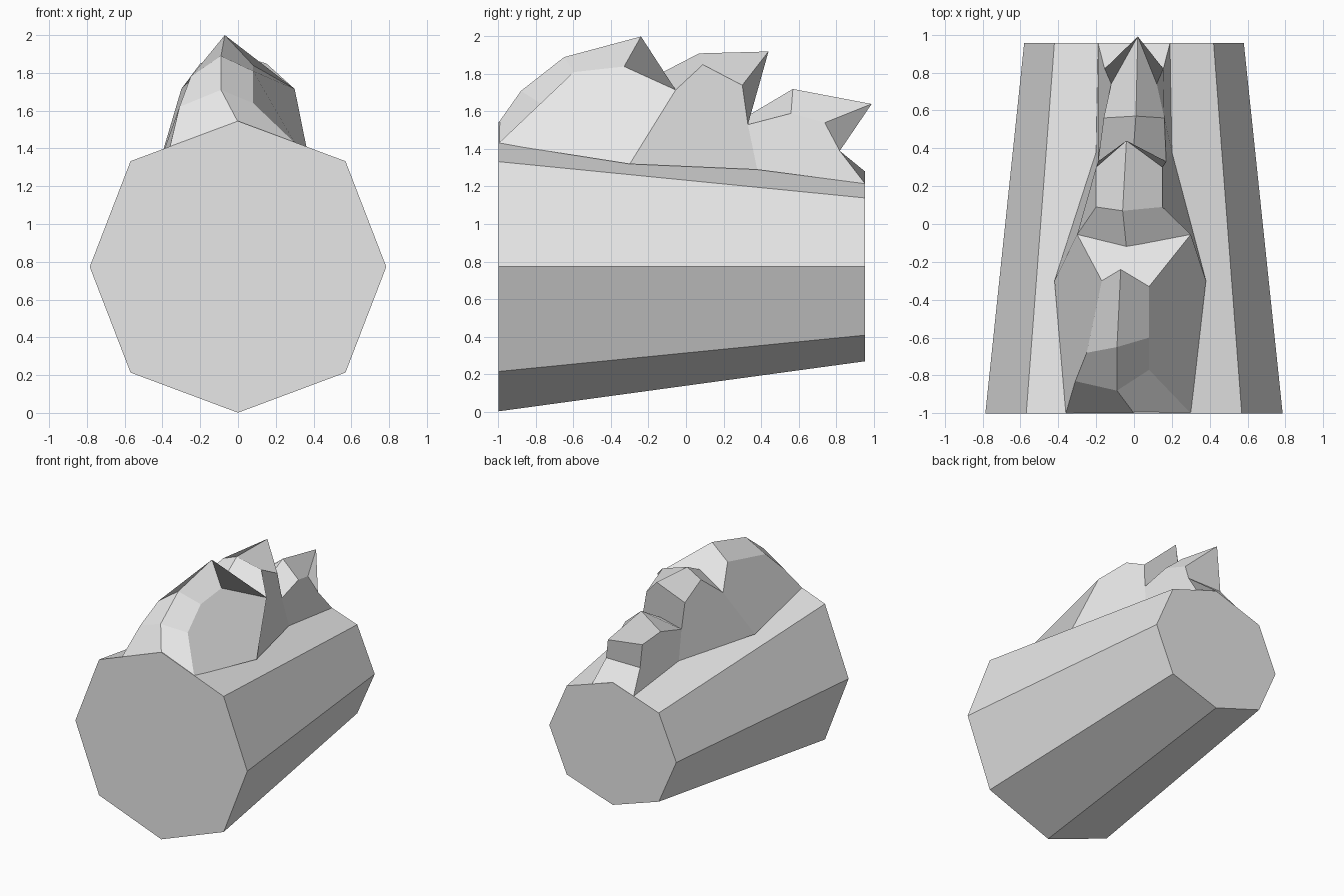
import bpy
import bmesh
import math

cube = bpy.data.objects.get("Cube")
if cube:
    bpy.data.objects.remove(cube, do_unlink=True)

grey = bpy.data.materials.new("pale_grey")
grey.use_nodes = True
grey.diffuse_color = (0.8, 0.8, 0.8, 1)
grey.node_tree.nodes["Principled BSDF"].inputs["Base Color"].default_value = (0.8, 0.8, 0.8, 1)


def finish(bm, name):
    """Turn a bmesh into a flat shaded object."""
    mesh = bpy.data.meshes.new(name)
    bm.to_mesh(mesh)
    bm.free()
    mesh.materials.append(grey)
    obj = bpy.data.objects.new(name, mesh)
    bpy.context.collection.objects.link(obj)
    return obj


def tapered_trunk():
    """Eight-sided trunk, wide at the front and narrow at the back."""
    bm = bmesh.new()
    ends = []
    for y, wide, tall in ((-1, 0.785, 0.772), (0.955, 0.58, 0.505)):
        ring = []
        for i in range(8):
            a = math.radians(45 * i)
            flat = 1.025 if i % 2 else 1
            ring.append(bm.verts.new((wide * flat * math.cos(a), y,
                                      0.773 + tall * flat * math.sin(a))))
        ends.append(ring)
    front, back = ends
    for i in range(8):
        j = (i + 1) % 8
        bm.faces.new((front[i], front[j], back[j], back[i]))
    bm.faces.new(front)
    bm.faces.new(back[::-1])
    bmesh.ops.recalc_face_normals(bm, faces=bm.faces)
    finish(bm, "trunk")


def lobe(name, rings, valley, feet_start, feet_end):
    """Faceted lump: a strip over the rings, two flanks and a rear wall.

    Each ring holds its left, ridge and right points; the valley and the
    feet hold a left and a right point."""
    bm = bmesh.new()
    rows = [[bm.verts.new(p) for p in ring] for ring in rings]
    low = [bm.verts.new(p) for p in valley]
    start = [bm.verts.new(p) for p in feet_start]
    end = [bm.verts.new(p) for p in feet_end]
    for near, far in zip(rows, rows[1:]):
        for i in range(2):
            bm.faces.new((near[i], near[i + 1], far[i + 1], far[i]))
    left = [row[0] for row in rows]
    right = [row[2] for row in rows]
    bm.faces.new(start[:1] + left + [low[0], end[0]])
    bm.faces.new(([end[-1], low[1]] + right[::-1] + start[1:]))
    last = rows[-1]
    bm.faces.new((last[0], last[1], last[2], low[1], low[0]))
    return bm


def pair(x, y, z, shift=0):
    return [(shift - x, y, z), (shift + x, y, z)]


def ring(sides, ridge):
    return [sides[0], ridge, sides[1]]


# Points shared by neighbouring lumps
hip = [(-0.42, -0.3, 1.31), (0.38, -0.3, 1.32)]
waist = pair(0.2, 0.38, 1.29)
tail = pair(0.19, 0.955, 1.215)
front_valley = pair(0.3, -0.055, 1.715)
rear_valley = pair(0.18, 0.33, 1.53, -0.01)
tail_valley = pair(0.155, 0.82, 1.39)

tapered_trunk()

# Front lump, starting on the rim of the trunk
finish(lobe("front_lump", [
    [(-0.36, -1, 1.41), (0, -1, 1.54), (0.3, -1, 1.43)],
    [(-0.31, -0.83, 1.62), (-0.09, -0.88, 1.71), (0.08, -0.77, 1.64)],
    [(-0.25, -0.68, 1.78), (-0.09, -0.65, 1.89), (0.08, -0.6, 1.81)],
    [(-0.17, -0.3, 1.84), (-0.07, -0.24, 2), (0.08, -0.33, 1.84)],
], front_valley, [], hip), "front_lump")

# Middle lump
finish(lobe("middle_lump", [
    ring(front_valley, (-0.03, -0.22, 1.76)),
    ring(pair(0.175, 0.09, 1.85, -0.025), (-0.06, 0.07, 1.91)),
    ring(pair(0.175, 0.3, 1.74, -0.025), (-0.04, 0.44, 1.92)),
], rear_valley, hip, waist), "middle_lump")

# Rear lump
finish(lobe("rear_lump", [
    ring(rear_valley, (-0.01, 0.3, 1.56)),
    ring(pair(0.16, 0.56, 1.59), (0.01, 0.57, 1.72)),
    ring(pair(0.12, 0.74, 1.54), (0.02, 0.99, 1.64)),
], tail_valley, waist, tail), "rear_lump")

# Sloping end piece down to the narrow rim
bm = bmesh.new()
points = [tail_valley[0], tail_valley[1], tail[1], (0, 0.955, 1.28), tail[0]]
bm.faces.new([bm.verts.new(p) for p in points])
finish(bm, "tail_slope")
